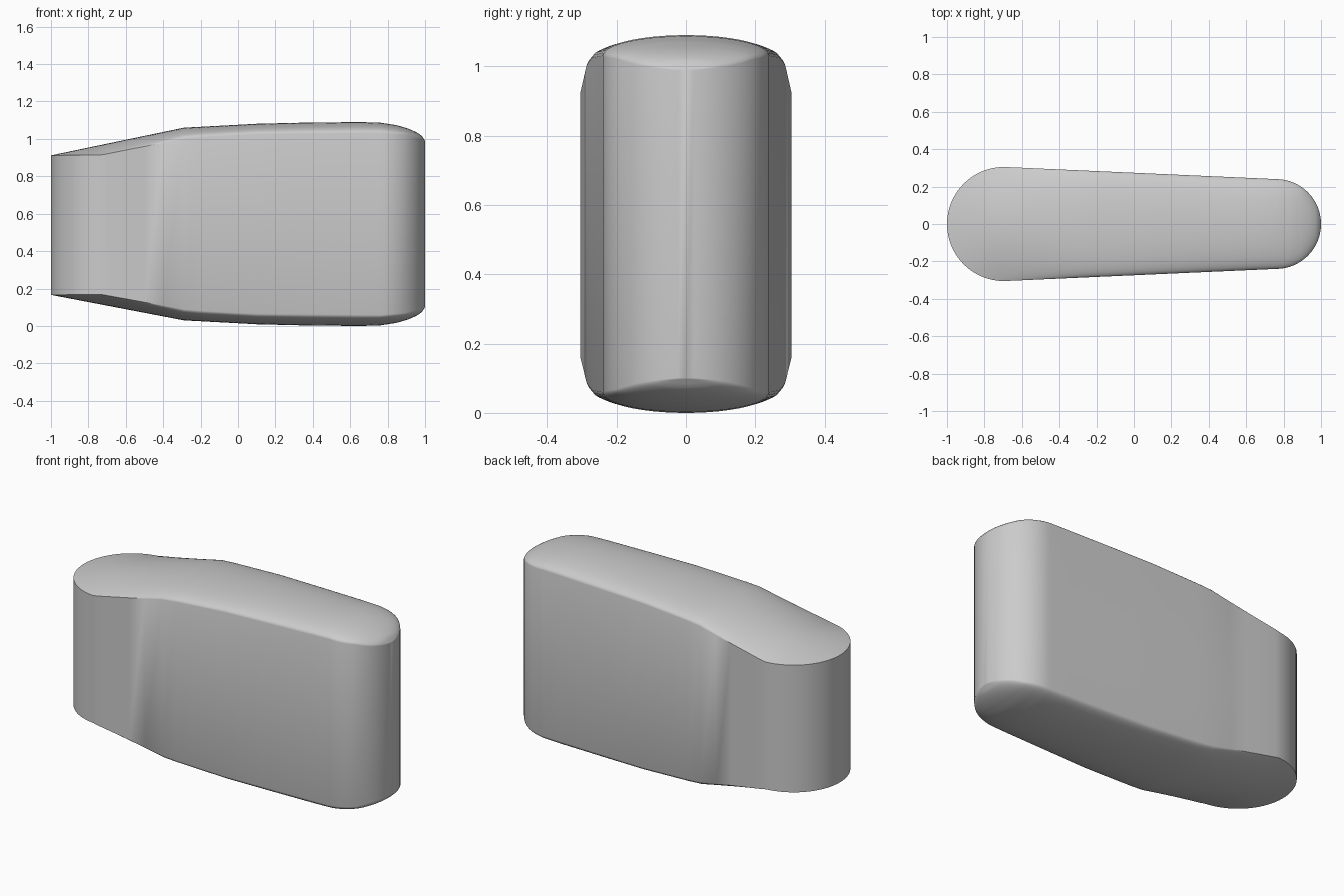
import bpy, bmesh, math

if "Cube" in bpy.data.objects:
    bpy.data.objects.remove(bpy.data.objects["Cube"], do_unlink=True)

R_WIDE, R_NARROW = 0.305, 0.24            # end radii in plan
X_WIDE, X_NARROW = R_WIDE - 1, 1 - R_NARROW
MID = 0.545
COLUMNS = 24

# Half heights along the length: centre crest and side rim
CREST = [(-1, 0.373), (-0.29, 0.515), (0.1, 0.536), (0.35, 0.542), (0.65, 0.545),
         (0.76, 0.542), (0.85, 0.528), (0.91, 0.51), (0.95, 0.493), (0.98, 0.474), (1, 0.445)]
RIM = [(-1, 0.373), (-0.73, 0.373), (-0.27, 0.46), (0.1, 0.48),
       (0.76, 0.486), (0.9, 0.476), (1, 0.445)]
ROUNDING = [(-1, 1), (-0.73, 1), (-0.27, 0.5), (1, 0.5)]
CENTRE = [(-1, MID - 0.006), (-0.3, MID), (1, MID)]


def interp(points, x):
    for (x0, v0), (x1, v1) in zip(points, points[1:]):
        if x <= x1:
            return v0 + (v1 - v0) * (x - x0) / (x1 - x0)
    return points[-1][1]


def half_width(x):
    if x < X_WIDE:
        return math.sqrt(max(0, R_WIDE**2 - (x - X_WIDE)**2))
    if x > X_NARROW:
        return math.sqrt(max(0, R_NARROW**2 - (x - X_NARROW)**2))
    return R_WIDE + (R_NARROW - R_WIDE) * (x - X_WIDE) / (X_NARROW - X_WIDE)


def section(x):
    """Closed cross-section: crowned top, straight sides, crowned underside."""
    w, crest, rim = half_width(x), interp(CREST, x), interp(RIM, x)
    power, centre = interp(ROUNDING, x), interp(CENTRE, x)
    top, under = [], []
    for i in range(COLUMNS + 1):
        t = -math.cos(math.pi * i / COLUMNS)
        h = rim + (crest - rim) * max(0, 1 - t * t) ** power
        top.append((x, w * t, centre + h))
        under.append((x, w * t, centre - h))
    return top + under[::-1]


# Stations follow both round ends and the tapering middle
arc = [math.pi / 2 * i / 16 for i in range(17)]
stations = [X_WIDE - R_WIDE * math.cos(a) for a in arc]
stations += [-0.6, -0.5, -0.4, -0.29, -0.2, -0.1, 0, 0.1, 0.22, 0.35, 0.5, 0.65]
stations += [X_NARROW + R_NARROW * math.sin(a) for a in arc]

# Skin the body
bm = bmesh.new()
loops = [[bm.verts.new(p) for p in section(x)] for x in stations]
for a, b in zip(loops, loops[1:]):
    for i in range(len(a)):
        j = (i + 1) % len(a)
        bm.faces.new((a[i], a[j], b[j], b[i]))
bmesh.ops.remove_doubles(bm, verts=bm.verts, dist=0.00005)
bmesh.ops.recalc_face_normals(bm, faces=bm.faces)
mesh = bpy.data.meshes.new("rounded_body")
bm.to_mesh(mesh)
bm.free()
body = bpy.data.objects.new("rounded_body", mesh)
bpy.context.collection.objects.link(body)

# Plain grey
grey = bpy.data.materials.new("light_grey")
grey.use_nodes = True
grey.diffuse_color = (0.6, 0.6, 0.6, 1)
grey.node_tree.nodes["Principled BSDF"].inputs["Base Color"].default_value = (0.6, 0.6, 0.6, 1)
mesh.materials.append(grey)

bpy.ops.object.select_all(action="DESELECT")
body.select_set(True)
bpy.context.view_layer.objects.active = body
bpy.ops.object.shade_smooth_by_angle(angle=math.radians(35))
